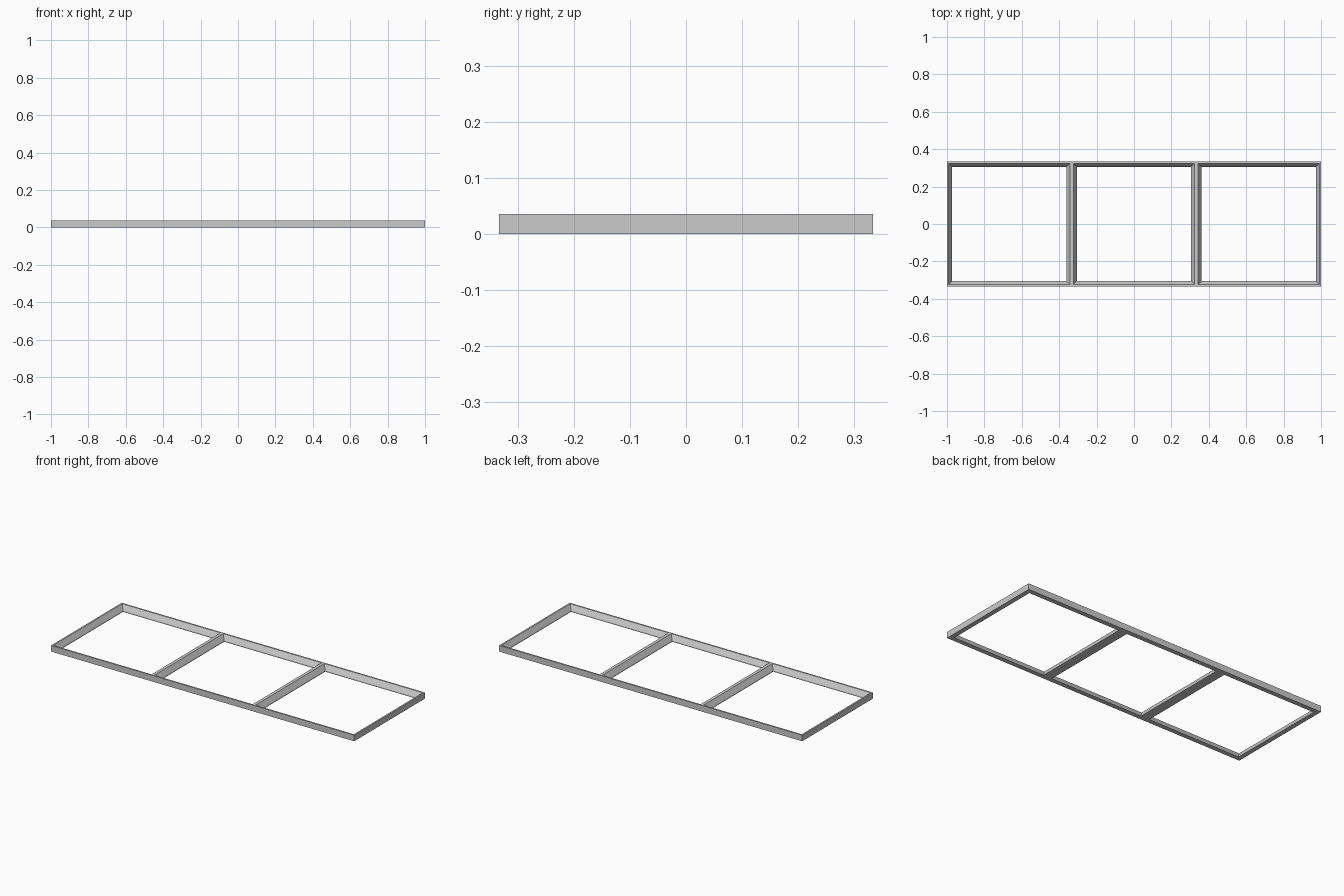
import bpy, bmesh

if "Cube" in bpy.data.objects:
    bpy.data.objects.remove(bpy.data.objects["Cube"])

CELL = 2 / 3          # size of one square bay
HEIGHT = 0.036
# Rail section: (inset from bay edge, height)
PROFILE = [(0, 0), (0, HEIGHT), (0.0095, HEIGHT), (0.028, 0.007), (0.028, 0)]

frame_grey = bpy.data.materials.new("frame grey")
frame_grey.diffuse_color = (0.6, 0.6, 0.6, 1)
frame_grey.use_nodes = True
frame_grey.node_tree.nodes["Principled BSDF"].inputs["Base Color"].default_value = frame_grey.diffuse_color


def add_bay(bm, cx, shared_sides):
    """Sweep the rail section round a square bay with mitred corners."""
    corners = [(-1, -1), (1, -1), (1, 1), (-1, 1)]
    rings = []
    for sx, sy in corners:
        rings.append([bm.verts.new((cx + sx * (CELL / 2 - d),
                                    sy * (CELL / 2 - d), z))
                      for d, z in PROFILE])
    n = len(PROFILE)
    for side in range(4):
        a, b = rings[side], rings[(side + 1) % 4]
        for i in range(n):
            # No outer wall where two bays meet
            if i == 0 and side in shared_sides:
                continue
            j = (i + 1) % n
            bm.faces.new((a[i], b[i], b[j], a[j]))


# Three-bay frame; sides: 0 front, 1 right, 2 back, 3 left
bm = bmesh.new()
for k, shared in ((-1, (1,)), (0, (1, 3)), (1, (3,))):
    add_bay(bm, k * CELL, shared)
bmesh.ops.remove_doubles(bm, verts=bm.verts, dist=1e-4)
bmesh.ops.recalc_face_normals(bm, faces=bm.faces)

mesh = bpy.data.meshes.new("three_bay_frame")
bm.to_mesh(mesh)
bm.free()
mesh.materials.append(frame_grey)
frame = bpy.data.objects.new("three_bay_frame", mesh)
bpy.context.collection.objects.link(frame)
